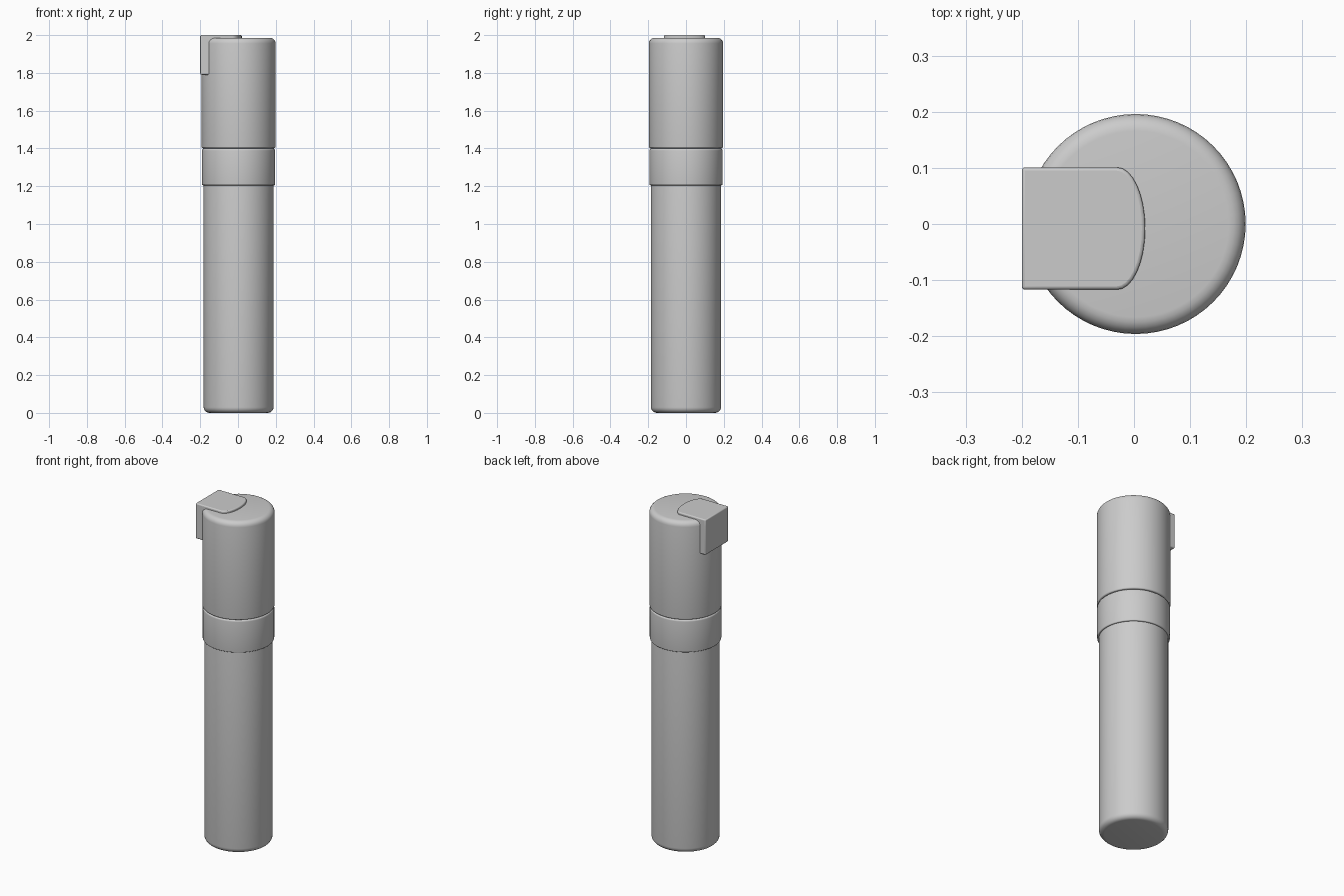
import bpy, bmesh
from math import sin, cos, pi, radians

if "Cube" in bpy.data.objects:
    bpy.data.objects.remove(bpy.data.objects["Cube"])

CX, CY = 0.003, 0.0
SEG = 64


def finish(name, bm):
    bmesh.ops.recalc_face_normals(bm, faces=bm.faces)
    me = bpy.data.meshes.new(name)
    bm.to_mesh(me)
    bm.free()
    ob = bpy.data.objects.new(name, me)
    bpy.context.collection.objects.link(ob)
    bpy.ops.object.select_all(action='DESELECT')
    ob.select_set(True)
    bpy.context.view_layer.objects.active = ob
    bpy.ops.object.shade_smooth_by_angle(angle=radians(35))
    return ob


def rounded_cylinder(name, r, z0, z1, round_bottom, round_top, steps=5):
    """Closed cylinder with quarter-round rims."""
    prof = []
    for i in range(steps + 1):
        a = i / steps * pi / 2
        prof.append((r - round_bottom * (1 - sin(a)), z0 + round_bottom * (1 - cos(a))))
    for i in range(steps + 1):
        a = i / steps * pi / 2
        prof.append((r - round_top * (1 - cos(a)), z1 - round_top * (1 - sin(a))))
    bm = bmesh.new()
    rings = [[bm.verts.new((CX + q * cos(2 * pi * k / SEG), CY + q * sin(2 * pi * k / SEG), z))
              for k in range(SEG)] for q, z in prof]
    for a, b in zip(rings, rings[1:]):
        for k in range(SEG):
            n = (k + 1) % SEG
            bm.faces.new((a[k], a[n], b[n], b[k]))
    bm.faces.new(rings[0])
    bm.faces.new(rings[-1])
    return finish(name, bm)


# Tube body, middle collar and cap
rounded_cylinder("tube_body", 0.185, 0.0, 1.41, 0.03, 0.002)
rounded_cylinder("collar", 0.194, 1.205, 1.399, 0.006, 0.01)
rounded_cylinder("cap", 0.196, 1.401, 1.986, 0.008, 0.03)

# Bent clip: top plate with a rounded end, and a leg folded down the side
BACK, FOLD, MID, TIP = -0.2, -0.15, -0.03, 0.02
YC, HW = -0.008, 0.109
bm = bmesh.new()


def v(x, y):
    return bm.verts.new((x, y, 2.0))


b0, b1 = v(BACK, YC - HW), v(BACK, YC + HW)
f0, f1 = v(FOLD, YC - HW), v(FOLD, YC + HW)
end = [v(MID + (TIP - MID) * cos(a), YC + HW * sin(a))
       for a in (-pi / 2 + pi * i / 16 for i in range(17))]
strip = bm.faces.new((b0, f0, f1, b1))
plate = bm.faces.new([f0] + end + [f1])


def extrude_down(faces, dist, keep):
    res = bmesh.ops.extrude_face_region(bm, geom=faces, use_keep_orig=keep)["geom"]
    bmesh.ops.translate(bm, vec=(0, 0, -dist),
                        verts=[e for e in res if isinstance(e, bmesh.types.BMVert)])
    return [e for e in res if isinstance(e, bmesh.types.BMFace)]


lower = extrude_down([strip, plate], 0.04, True)
leg = min(lower, key=lambda f: f.calc_center_median().x)
extrude_down([leg], 0.17, False)
clip = finish("clip", bm)
bev = clip.modifiers.new("soft_edges", 'BEVEL')
bev.width = 0.006
bev.segments = 3
bev.limit_method = 'ANGLE'
bev.angle_limit = radians(50)
